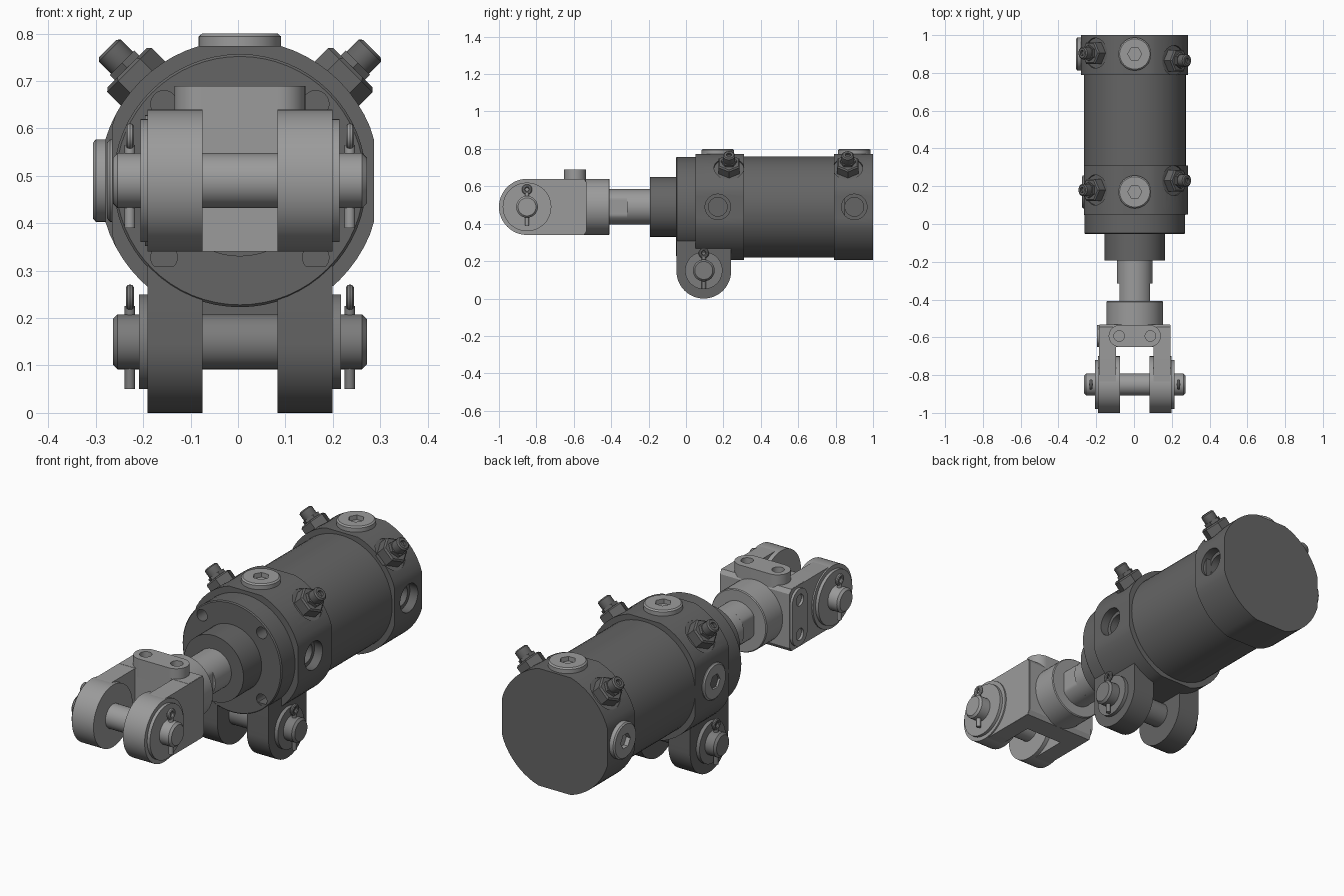
import bpy, bmesh, math
from mathutils import Vector

if "Cube" in bpy.data.objects:
    bpy.data.objects.remove(bpy.data.objects["Cube"])

CX, CZ = 0.004, 0.49          # cylinder axis


def material(name, v):
    m = bpy.data.materials.new(name)
    m.diffuse_color = (v, v, v, 1)
    m.use_nodes = True
    m.node_tree.nodes["Principled BSDF"].inputs["Base Color"].default_value = m.diffuse_color
    return m


DARK, MID, LIGHT = material("dark_steel", 0.13), material("mid_steel", 0.2), material("light_steel", 0.33)


def finish(name, bm, mat):
    bmesh.ops.recalc_face_normals(bm, faces=bm.faces)
    me = bpy.data.meshes.new(name)
    bm.to_mesh(me)
    bm.free()
    ob = bpy.data.objects.new(name, me)
    bpy.context.collection.objects.link(ob)
    if mat:
        me.materials.append(mat)
    return ob


def lathe(name, origin, direction, profile, mat=None, n=48, spin=0.0):
    """Solid of revolution; profile is (radius, distance along direction)."""
    q = Vector(direction).to_track_quat('Z', 'Y')
    bm = bmesh.new()
    rings = []
    for r, t in profile:
        ang = [2 * math.pi * i / n + spin for i in range(n)]
        rings.append([bm.verts.new(Vector(origin) + q @ Vector((r * math.cos(a), r * math.sin(a), t))) for a in ang])
    for a, b in zip(rings, rings[1:]):
        for i in range(n):
            j = (i + 1) % n
            bm.faces.new((a[i], a[j], b[j], b[i]))
    bm.faces.new(rings[0])
    bm.faces.new(rings[-1])
    return finish(name, bm, mat)


def prism(name, pts, axis, a, b, mat=None):
    """Extrude a 2D outline from a to b along an axis."""
    place = {'X': lambda p, t: (t, p[0], p[1]), 'Y': lambda p, t: (p[0], t, p[1]),
             'Z': lambda p, t: (p[0], p[1], t)}[axis]
    bm = bmesh.new()
    lo = [bm.verts.new(place(p, a)) for p in pts]
    hi = [bm.verts.new(place(p, b)) for p in pts]
    bm.faces.new(lo)
    bm.faces.new(hi)
    for i in range(len(pts)):
        j = (i + 1) % len(pts)
        bm.faces.new((lo[i], lo[j], hi[j], hi[i]))
    return finish(name, bm, mat)


def arc(cx, cy, r, a0, a1, n=20):
    return [(cx + r * math.cos(math.radians(a0 + (a1 - a0) * i / n)),
             cy + r * math.sin(math.radians(a0 + (a1 - a0) * i / n))) for i in range(n + 1)]


def flatted(r, left, right, vert):
    """Circle about the axis with flats cut on its sides."""
    angs = {round(2 * math.pi * i / 64, 4) for i in range(64)}
    pts = []
    for a in sorted(angs):
        x, z = r * math.cos(a), r * math.sin(a)
        pts.append((CX + max(-left, min(right, x)), CZ + max(-vert, min(vert, z))))
    return pts


def cut(ob, cutters):
    for c in cutters:
        c.hide_render = True
        m = ob.modifiers.new("cut", 'BOOLEAN')
        m.operation, m.solver, m.object = 'DIFFERENCE', 'EXACT', c
        bpy.context.view_layer.objects.active = ob
        bpy.ops.object.modifier_apply(modifier=m.name)
        bpy.data.objects.remove(c)


# Barrel, gland flange, boss and rod
lathe("barrel", (CX, 0, CZ), (0, 1, 0), [(0.27, 0.25), (0.27, 0.85)], DARK, 64)
flange = lathe("gland_flange", (CX, 0, CZ), (0, 1, 0), [(0.262, -0.053), (0.267, -0.048), (0.267, 0.1)], DARK, 64)
cut(flange, [lathe("c", (CX + sx * 0.16, 0, CZ + sz * 0.162), (0, 1, 0), [(0.028, -0.1), (0.028, 0.03)], n=24)
             for sx in (-1, 1) for sz in (-1, 1)])
lathe("gland_boss", (CX, 0, CZ), (0, 1, 0), [(0.16, -0.192), (0.16, 0)], DARK)
lathe("piston_rod", (CX, 0, CZ), (0, 1, 0), [(0.095, -0.315), (0.095, -0.15)], LIGHT)
prism("rod_wrench_flats", flatted(0.095, 0.082, 0.082, 0.2), 'Y', -0.43, -0.315, LIGHT)

# Port heads at both ends, with side ports, plugs and angled fittings
for label, y0, y1, yp, left, yf in (("front_head", 0.05, 0.31, 0.17, 0.27, (0.18, 0.23)),
                                    ("rear_cap", 0.79, 1.0, 0.9, 0.284, (0.905, 0.865))):
    head = prism(label, flatted(0.297, left, 0.283, 0.284), 'Y', y0, y1, DARK)
    d = math.sqrt(0.5)
    cut(head, [lathe("c", (CX, yp, CZ), (1, 0, 0), [(0.068, 0.24), (0.068, 0.4)]),
               lathe("c", (CX, yp, CZ), (1, 0, 0), [(0.05, 0.15), (0.05, 0.3)])]
        + [lathe("c", (CX, y, CZ), (s * d, 0, d), [(0.08, 0.284), (0.08, 0.4)]) for s, y in zip((-1, 1), yf)])
    for side, direction, base in (("top", (0, 0, 1), 0.284), ("side", (-1, 0, 0), left)):
        top = 0.31 if left > 0.275 or side == "top" else 0.28
        plug = lathe(f"{label}_{side}_plug", (CX, yp, CZ), direction,
                     [(0.087, base - 0.03), (0.087, top - 0.006), (0.08, top)], LIGHT)
        cut(plug, [lathe("c", (CX, yp, CZ), direction, [(0.037, top - 0.022), (0.037, top + 0.1)], n=6)])
    for s, y in zip((-1, 1), yf):
        o, v = (CX, y, CZ), (s * d, 0, d)
        lathe(f"{label}_fitting_nut", o, v, [(0.066, 0.27), (0.066, 0.33), (0.058, 0.337)], DARK, 6, math.pi / 6)
        lathe(f"{label}_fitting_hex", o, v, [(0.042, 0.33), (0.042, 0.352)], DARK, 6)
        lathe(f"{label}_fitting_stem", o, v, [(0.03, 0.34), (0.033, 0.352), (0.033, 0.388), (0.026, 0.394),
                                              (0.014, 0.394), (0.014, 0.38)], DARK, 24)


def pin_set(label, y, z, washer_r, washer_x, mat):
    """Clevis pin with washers and a cotter pin at each end."""
    lathe(f"{label}_pin", (CX, y, z), (1, 0, 0),
          [(0.048, -0.268), (0.058, -0.258), (0.058, 0.258), (0.048, 0.268)], mat)
    for s in (-1, 1):
        lathe(f"{label}_washer", (CX, y, z), (s, 0, 0), [(washer_r, 0.17), (washer_r, washer_x)], mat)
        x = CX + s * 0.232
        lathe(f"{label}_cotter_legs", (x, y, z), (0, 0, 1), [(0.011, -0.1), (0.011, 0.075)], mat, 16)
        bpy.ops.mesh.primitive_torus_add(major_radius=0.019, minor_radius=0.009, major_segments=24, minor_segments=10,
                                         location=(x, y, z + 0.093), rotation=(0, math.pi / 2, 0))
        loop = bpy.context.object
        loop.name = f"{label}_cotter_loop"
        loop.data.materials.append(mat)


# Rod clevis: neck, yoke, arms with inner bosses
YP = -0.85
lathe("clevis_neck", (CX, 0, CZ), (0, 1, 0), [(0.15, -0.6), (0.15, -0.412), (0.146, -0.408)], LIGHT)
prism("clevis_yoke", [(-0.65, 0.34), (-0.545, 0.34), (-0.532, 0.36), (-0.532, 0.62), (-0.545, 0.64), (-0.65, 0.64)],
      'X', CX - 0.186, CX + 0.186, LIGHT)
arm = arc(YP, CZ, 0.149, 90, 270, 24) + [(-0.545, 0.341), (-0.535, 0.36), (-0.535, 0.62), (-0.545, 0.639)]
for s in (-1, 1):
    prism("clevis_arm", arm, 'X', CX + s * 0.1, CX + s * 0.188, LIGHT)
    lathe("clevis_arm_boss", (CX, YP, CZ), (s, 0, 0), [(0.15, 0.079), (0.15, 0.195)], LIGHT)
pin_set("clevis", YP, CZ, 0.13, 0.21, LIGHT)

# Clamp lugs with two bolt holes, on top and on the left side
r, yl = 0.058, -0.593


def stadium(c, vertical):
    pts = arc(c + 0.08, yl, r, -90, 90) + arc(c - 0.08, yl, r, 90, 270)
    return [(q, p) for p, q in pts] if vertical else pts


top_lug = prism("clevis_top_lug", stadium(CX, False), 'Z', 0.6, 0.69, LIGHT)
cut(top_lug, [lathe("c", (CX + s * 0.083, yl, 0), (0, 0, 1), [(0.028, 0.65), (0.028, 0.75)], n=24) for s in (-1, 1)])
side_lug = prism("clevis_side_lug", stadium(CZ, True), 'X', CX - 0.2, CX - 0.15, LIGHT)
cut(side_lug, [lathe("c", (0, yl, CZ + s * 0.083), (-1, 0, 0), [(0.028, 0.17), (0.028, 0.25)], n=24) for s in (-1, 1)])

# Mounting bracket under the front head
for s in (-1, 1):
    prism("bracket_arm", arc(0.095, 0.146, 0.146, 180, 360, 24) + [(0.241, 0.31), (-0.051, 0.31)],
          'X', CX + s * 0.079, CX + s * 0.195, DARK)
pin_set("bracket", 0.095, 0.15, 0.1, 0.213, MID)

# Smooth shading with sharp edges kept
bpy.ops.object.select_all(action='SELECT')
bpy.context.view_layer.objects.active = flange
bpy.ops.object.shade_smooth_by_angle(angle=math.radians(28))
